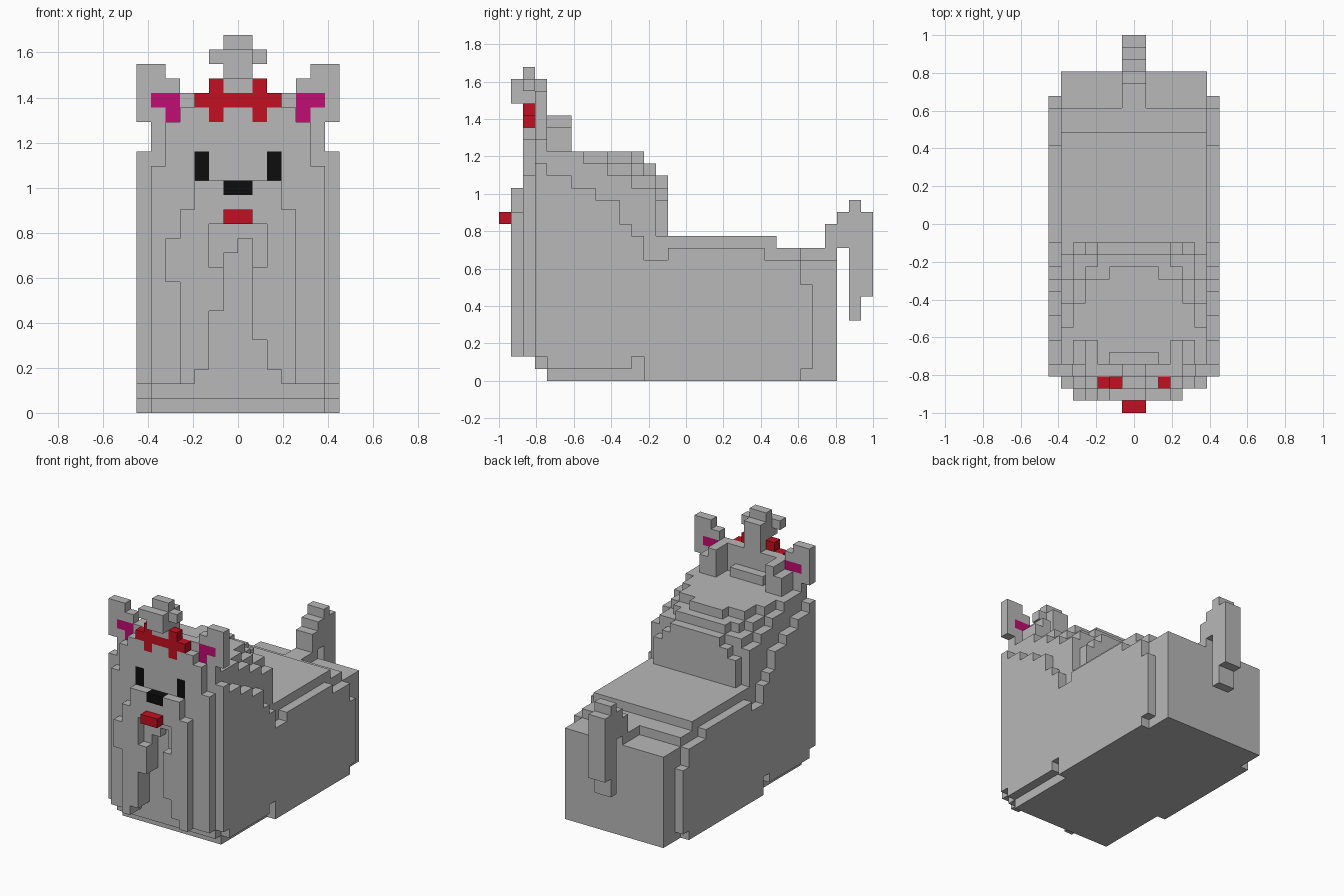
import bpy, bmesh
from mathutils import Vector

if "Cube" in bpy.data.objects:
    bpy.data.objects.remove(bpy.data.objects["Cube"], do_unlink=True)

U = 2 / 31                      # size of one block
W, D = 14, 31                   # blocks across x and along y


def material(name, color):
    m = bpy.data.materials.new(name)
    m.use_nodes = True
    m.diffuse_color = (*color, 1)
    bsdf = m.node_tree.nodes["Principled BSDF"]
    bsdf.inputs["Base Color"].default_value = (*color, 1)
    bsdf.inputs["Roughness"].default_value = 0.9
    return m


grey = material("grey fur", (0.48, 0.48, 0.48))
red = material("red", (0.54, 0.005, 0.015))
pink = material("pink", (0.53, 0.004, 0.17))
black = material("black", (0.004, 0.004, 0.004))

cells = {}                      # block position -> part name
colors = {}


def fill(part, mat, *boxes, mirror=False):
    """Claim blocks for a part; each box is x0, x1, y0, y1, z0, z1."""
    colors[part] = mat
    for x0, x1, y0, y1, z0, z1 in boxes:
        for i in range(x0, x1):
            for j in range(y0, y1):
                for k in range(z0, z1):
                    cells[i, j, k] = part
                    if mirror:
                        cells[W - 1 - i, j, k] = part


def carve(*boxes):
    for x0, x1, y0, y1, z0, z1 in boxes:
        for i in range(x0, x1):
            for j in range(y0, y1):
                for k in range(z0, z1):
                    cells.pop((i, j, k), None)


# Trunk with a stepped back
fill("body", grey,
     (1, 13, 4, 28, 0, 1), (1, 13, 3, 28, 1, 10),
     (1, 13, 3, 25, 10, 11), (1, 13, 3, 23, 11, 12))

# Coat layer on both flanks: y0, y1, z0, z1
for y0, y1, z0, z1 in [(3, 4, 2, 18), (4, 6, 1, 17), (6, 8, 1, 16), (8, 10, 1, 15),
                       (10, 11, 1, 13), (11, 12, 2, 12), (12, 14, 0, 10),
                       (14, 22, 0, 11), (22, 25, 0, 10), (25, 26, 1, 8)]:
    fill("side_coat", grey, (0, 1, y0, y1, z0, z1), mirror=True)

# Mane stepping down behind the head; each layer lists (inset, far end)
mane = {(12, 15): [(1, 13), (2, 14)],
        (15, 16): [(1, 13), (3, 14)],
        (16, 17): [(1, 11), (2, 13), (4, 14)],
        (17, 18): [(1, 9), (2, 11), (3, 12), (4, 13)],
        (18, 19): [(1, 7), (2, 9), (3, 11), (5, 12)]}
for (z0, z1), steps in mane.items():
    for inset, end in steps:
        fill("mane", grey, (inset, W - inset, 3, end, z0, z1))

# Head: face slab, crown, and the tufts behind the ears
fill("head", grey,
     (1, 13, 2, 3, 2, 17), (2, 12, 2, 3, 17, 20), (3, 11, 2, 3, 20, 21),
     (1, 13, 3, 4, 12, 20), (3, 11, 3, 4, 20, 22), (5, 9, 4, 5, 19, 20))
fill("head_tufts", grey, (2, 3, 4, 6, 19, 21), (3, 4, 4, 6, 19, 22), mirror=True)

# Muzzle and long beard with a parted centre
fill("muzzle", grey, (4, 10, 1, 2, 14, 16), (3, 11, 1, 2, 12, 14))
fill("beard", grey, (2, 11, 1, 2, 9, 12), (3, 11, 1, 2, 2, 9))
carve((5, 9, 1, 2, 10, 13), (6, 8, 1, 2, 5, 10), (5, 8, 1, 2, 3, 7),
      (5, 9, 1, 2, 3, 5), (4, 10, 1, 2, 2, 3),
      (7, 8, 2, 3, 11, 12), (6, 8, 2, 3, 5, 11), (5, 8, 2, 3, 3, 7),
      (5, 9, 2, 3, 3, 5), (4, 10, 2, 3, 2, 3))

# Ears with coloured insides
fill("ears", grey, (0, 2, 3, 4, 20, 24), (2, 3, 3, 4, 20, 23), mirror=True)
fill("inner_ears", pink, (1, 3, 3, 4, 21, 22), (2, 3, 3, 4, 20, 21), mirror=True)

# Topknot
fill("topknot", grey, (6, 8, 3, 4, 22, 25), (6, 8, 1, 4, 23, 25),
     (6, 8, 2, 3, 25, 26), (8, 9, 2, 3, 24, 25), (5, 6, 1, 2, 24, 25))
fill("topknot", grey, (6, 8, 2, 3, 22, 23))

# Bow
fill("bow", red, (4, 7, 2, 3, 21, 22), (5, 6, 2, 3, 20, 23), mirror=True)

# Face details
fill("eyes", black, (4, 5, 2, 3, 16, 18), mirror=True)
fill("nose", black, (6, 8, 1, 2, 15, 16))
fill("tongue", red, (6, 8, 0, 1, 13, 14))

# Tail curling over and hanging behind
fill("tail", grey, (6, 8, 25, 27, 10, 11), (6, 8, 27, 28, 10, 13),
     (6, 8, 28, 29, 11, 14), (6, 8, 29, 30, 5, 15), (6, 8, 30, 31, 7, 14))

# Corner loops of a block's six sides, keyed by outward direction
SIDES = {(1, 0, 0): [(1, 0, 0), (1, 1, 0), (1, 1, 1), (1, 0, 1)],
         (-1, 0, 0): [(0, 0, 0), (0, 0, 1), (0, 1, 1), (0, 1, 0)],
         (0, 1, 0): [(0, 1, 0), (0, 1, 1), (1, 1, 1), (1, 1, 0)],
         (0, -1, 0): [(0, 0, 0), (1, 0, 0), (1, 0, 1), (0, 0, 1)],
         (0, 0, 1): [(0, 0, 1), (1, 0, 1), (1, 1, 1), (0, 1, 1)],
         (0, 0, -1): [(0, 0, 0), (0, 1, 0), (1, 1, 0), (1, 0, 0)]}
ORIGIN = Vector((W / 2, D / 2, 0))

# One object per part, keeping only the exposed sides
for part, mat in colors.items():
    bm = bmesh.new()
    for cell, owner in cells.items():
        if owner != part:
            continue
        c = Vector(cell)
        for d, loop in SIDES.items():
            if tuple(a + b for a, b in zip(cell, d)) not in cells:
                bm.faces.new([bm.verts.new((c + Vector(p) - ORIGIN) * U) for p in loop])
    bmesh.ops.remove_doubles(bm, verts=bm.verts[:], dist=U * 0.01)
    bmesh.ops.dissolve_limit(bm, angle_limit=0.01, verts=bm.verts[:], edges=bm.edges[:])
    mesh = bpy.data.meshes.new(part)
    bm.to_mesh(mesh)
    bm.free()
    mesh.materials.append(mat)
    bpy.context.collection.objects.link(bpy.data.objects.new(part, mesh))
